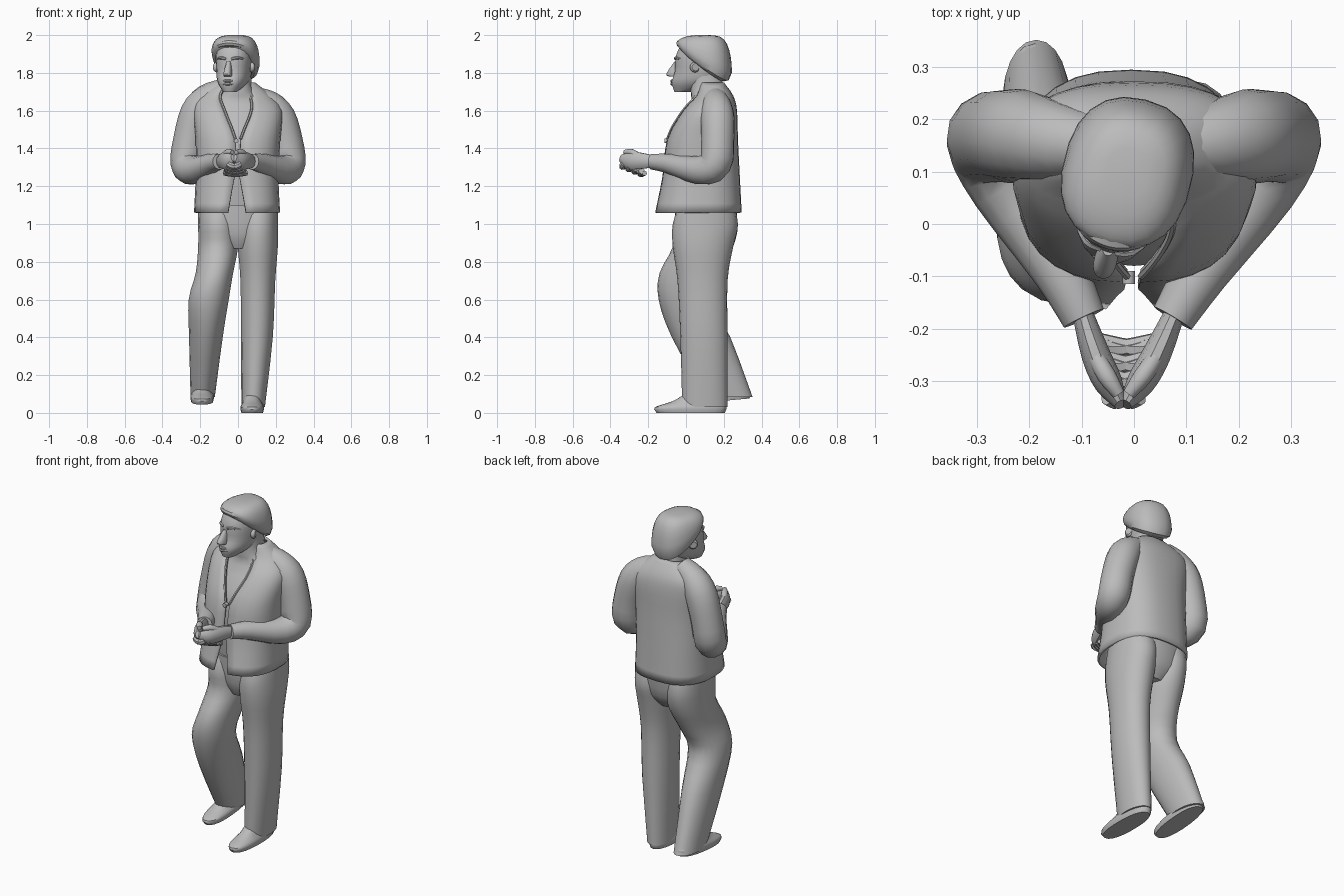
import bpy, bmesh, math
from mathutils import Vector, Matrix

if "Cube" in bpy.data.objects:
    bpy.data.objects.remove(bpy.data.objects["Cube"], do_unlink=True)

GREY = (0.5, 0.5, 0.5, 1)
SIDES = (("left", 1), ("right", -1))
material = bpy.data.materials.new("plain_grey")
material.use_nodes = True
material.diffuse_color = GREY
material.node_tree.nodes["Principled BSDF"].inputs["Base Color"].default_value = GREY


def smooth(rows, steps=3):
    """Pass a flowing curve through rows of numbers."""
    keys = [Vector(row) for row in rows]
    last = len(keys) - 1
    result = []
    for i in range(last):
        start, end = keys[i], keys[i + 1]
        lead = (end - keys[max(i - 1, 0)]) / 2
        trail = (keys[min(i + 2, last)] - start) / 2
        for step in range(steps):
            t = step / steps
            bend = lead * (1 - t) - trail * t + (end - start) * (2 * t - 1)
            result.append(start.lerp(end, t) + bend * t * (1 - t))
    return result + [keys[-1]]


def build(name, rings, closed=True, place=Matrix()):
    """Skin a stack of point rings; closed rings get end caps."""
    bm = bmesh.new()
    layers = [[bm.verts.new(point) for point in ring] for ring in rings]
    count = len(layers[0])
    for low, high in zip(layers, layers[1:]):
        for j in range(count if closed else count - 1):
            k = (j + 1) % count
            bm.faces.new((low[j], low[k], high[k], high[j]))
    if closed:
        bm.faces.new(layers[0][::-1])
        bm.faces.new(layers[-1])
        bmesh.ops.recalc_face_normals(bm, faces=bm.faces)
    bm.transform(place)
    mesh = bpy.data.meshes.new(name)
    bm.to_mesh(mesh)
    bm.free()
    mesh.materials.append(material)
    part = bpy.data.objects.new(name, mesh)
    bpy.context.collection.objects.link(part)
    bpy.ops.object.select_all(action="DESELECT")
    part.select_set(True)
    bpy.context.view_layer.objects.active = part
    bpy.ops.object.shade_smooth_by_angle(angle=math.radians(40))
    return part


def oval(z, width, front, back, x=0, tilt=0, gap=0, count=22, power=.85):
    """Rounded level ring from the front round; tilt lifts the front edge."""
    points = []
    for j in range(count + (1 if gap else 0)):
        angle = gap + 2 * (math.pi - gap) * j / count
        across, along = math.sin(angle), -math.cos(angle)
        across = math.copysign(abs(across) ** power, across) * width
        along = math.copysign(abs(along) ** power, along) * (back - front) / 2
        points.append(Vector((x + across, along + (front + back) / 2, z - tilt * along)))
    return points


def loft(name, rows, tilt=0, place=Matrix(), power=.85):
    """Body part from rows of height, half width, front, back and x."""
    rings = [oval(*row, tilt=tilt, power=power) for row in smooth(rows)]
    return build(name, rings, place=place)


def tube(name, path, side, sides=10, flat=1, place=Matrix()):
    """Tube along rows of x, y, z, radius; side is the rough width direction."""
    path = smooth(path)
    last = len(path) - 1
    rings = []
    for i, row in enumerate(path):
        heading = path[min(i + 1, last)].xyz - path[max(i - 1, 0)].xyz
        up = heading.cross(Vector(side)).normalized()
        out = up.cross(heading).normalized()
        turns = [math.tau * k / sides for k in range(sides)]
        rings.append([row.xyz + row.w * (out * math.cos(t) * flat + up * math.sin(t))
                      for t in turns])
    return build(name, rings, place=place)


# Jacket: open sheet with a neckline above and parted flaps below
jacket_rows = smooth([(1.06, .228, -.165, .295, -.005), (1.25, .22, -.125, .285, -.005),
                      (1.45, .225, -.1, .275, 0), (1.6, .235, -.02, .27, 0),
                      (1.68, .19, .05, .25, -.015), (1.75, .09, .07, .2, 0)])
jacket_rings = []
for row in jacket_rows:
    opening = max(.03, .6 * (1.3 - row[0]), 1.4 * (row[0] - 1.44))
    jacket_rings.append(oval(*row, gap=opening, count=30, power=.8))
jacket = build("jacket", jacket_rings, closed=False)
cloth = jacket.modifiers.new("cloth", "SOLIDIFY")
cloth.thickness = .014
cloth.offset = -1

# Lapel edges follow the neckline; a button closes it
neckline = [ring for ring, row in zip(jacket_rings, jacket_rows) if row[0] > 1.4]
for label, end in (("left", 0), ("right", -1)):
    tube(label + "_lapel", [(*ring[end], .007) for ring in neckline], (1, 0, 0), sides=6)
tube("button", [(-.01, -.115, 1.44, .012), (-.01, -.09, 1.44, .012)], (1, 0, 0))

loft("shirt_and_neck", [(1.1, .19, -.05, .25), (1.43, .2, -.08, .25), (1.63, .15, .02, .23),
                        (1.7, .08, .025, .2), (1.82, .07, .025, .19)])

# Trousers: seat, straight supporting leg and bent trailing leg
loft("trouser_seat", [(.87, .07, -.02, .2), (.95, .18, -.05, .255), (1.1, .21, -.06, .275)])
hips = ((.88, -.07, .25), (1, -.07, .275), (1.12, -.03, .25))
lower_legs = {
    "left": [(.03, .063, -.02, .22, .08), (.4, .085, -.03, .22, .1), (.7, .093, -.045, .22, .105)],
    "right": [(.085, .065, .1, .352, -.187), (.4, .09, -.075, .235, -.17),
              (.6, .107, -.145, .13, -.155), (.74, .1, -.14, .18, -.125)]}
for label, s in SIDES:
    thigh = [(z, .107, front, back, s * .105) for z, front, back in hips]
    loft(label + "_trouser_leg", lower_legs[label] + thigh, power=.95)

# Shoes: the trailing one is lifted, its heel raised
shoe = ((0, .058, -.18, .18), (.03, .063, -.19, .19), (.06, .05, -.1, .17), (.1, .04, -.03, .12))
for label, x, y, lift, tilt in (("left", .075, .025, 0, 0), ("right", -.19, .155, .06, -.09)):
    rows = [(h + lift, w, front + y, back + y, x) for h, w, front, back in shoe]
    loft(label + "_shoe", rows, tilt)

# Arms: sleeve, palm, thumb and curled fingers, meeting in front of the waist
sleeve = [(.08, .15, 1.67, .06), (.16, .16, 1.63, .078), (.215, .167, 1.565, .09),
          (.255, .168, 1.44, .088), (.27, .155, 1.32, .088), (.235, .07, 1.285, .076),
          (.135, -.09, 1.32, .053), (.085, -.18, 1.33, .042)]
palm = [(.09, -.165, 1.33, .032), (.058, -.25, 1.335, .046), (.03, -.305, 1.335, .045),
        (.005, -.345, 1.35, .02)]
thumb = [(.06, -.25, 1.36, .016), (.035, -.29, 1.38, .018), (.01, -.325, 1.38, .012)]
for label, s in SIDES:
    def arm(path):
        raised = .15 if s < 0 else 0
        return [(s * x + .06 * min(y, 0), y, z + raised * max(z - 1.4, 0), radius)
                for x, y, z, radius in path]

    side = (s * .85, -.5, 0)
    tube(label + "_sleeve", arm(sleeve), side, sides=14)
    tube(label + "_hand", arm(palm), side, flat=.6)
    tube(label + "_thumb", arm(thumb), side)
    for f in range(4):
        y, z = -.33 + .032 * f, 1.32 - .013 * f
        reach = .03 + .01 * f
        finger = [(reach, y, z, .017), (.01, y - .005, z - .015, .019),
                  (-reach, y + .015, z - .012, .013)]
        tube(label + "_finger", arm(finger), (0, .25, 1), sides=8)

# Head group, turned a little towards its right
turn = Matrix.Translation((-.012, .1, 0)) @ Matrix.Rotation(math.radians(-14), 4, "Z")
loft("head", [(1.7, .035, -.165, -.08), (1.75, .076, -.178, .06), (1.81, .09, -.16, .1),
              (1.89, .096, -.155, .12), (1.96, .085, -.12, .1)], place=turn)
loft("nose", [(1.78, .018, -.19, -.14), (1.795, .022, -.21, -.14), (1.86, .011, -.165, -.13)],
     place=turn)
for label, z in (("upper", 1.757), ("lower", 1.742)):
    lip = [(s * .03, -.18 + .015 * abs(s), z, .009 - .005 * abs(s)) for s in (-1, 0, 1)]
    tube(label + "_lip", lip, (0, 0, 1), sides=8, place=turn)
for label, s in SIDES:
    ear = [(s * .085, -.035, 1.83, .022), (s * .096, -.03, 1.83, .028), (s * .104, -.025, 1.83, .02)]
    tube(label + "_ear", ear, (0, 0, 1), place=turn)
    brow = [(s * .015, -.155, 1.873, .007), (s * .045, -.147, 1.88, .008),
            (s * .075, -.112, 1.873, .005)]
    tube(label + "_brow", brow, (0, 0, 1), sides=6, place=turn)

# Flat cap: a dome tucked under at the back, with a short rolled brim
cap = [oval(1.84, .1, -.125, .1, tilt=.75), oval(1.852, .117, -.14, .125, tilt=.7)]
for step in range(8):
    angle = math.radians(12 * step)
    spread, rise = math.sqrt(math.cos(angle)), math.sin(angle)
    cap.append(oval(1.88 + .12 * rise, .124 * spread, -.145 * spread, .142 * spread,
                    tilt=.56 * (1 - rise)))
build("cap", cap, place=turn)
brim = []
for step in range(-5, 6):
    angle = math.radians(15 * step)
    across, ahead = math.sin(angle), math.cos(angle)
    brim.append((.112 * across, -.135 * ahead, 1.878 + .08 * ahead, .007 + .011 * ahead))
tube("cap_brim", brim, (0, 0, 1), sides=8, place=turn)
